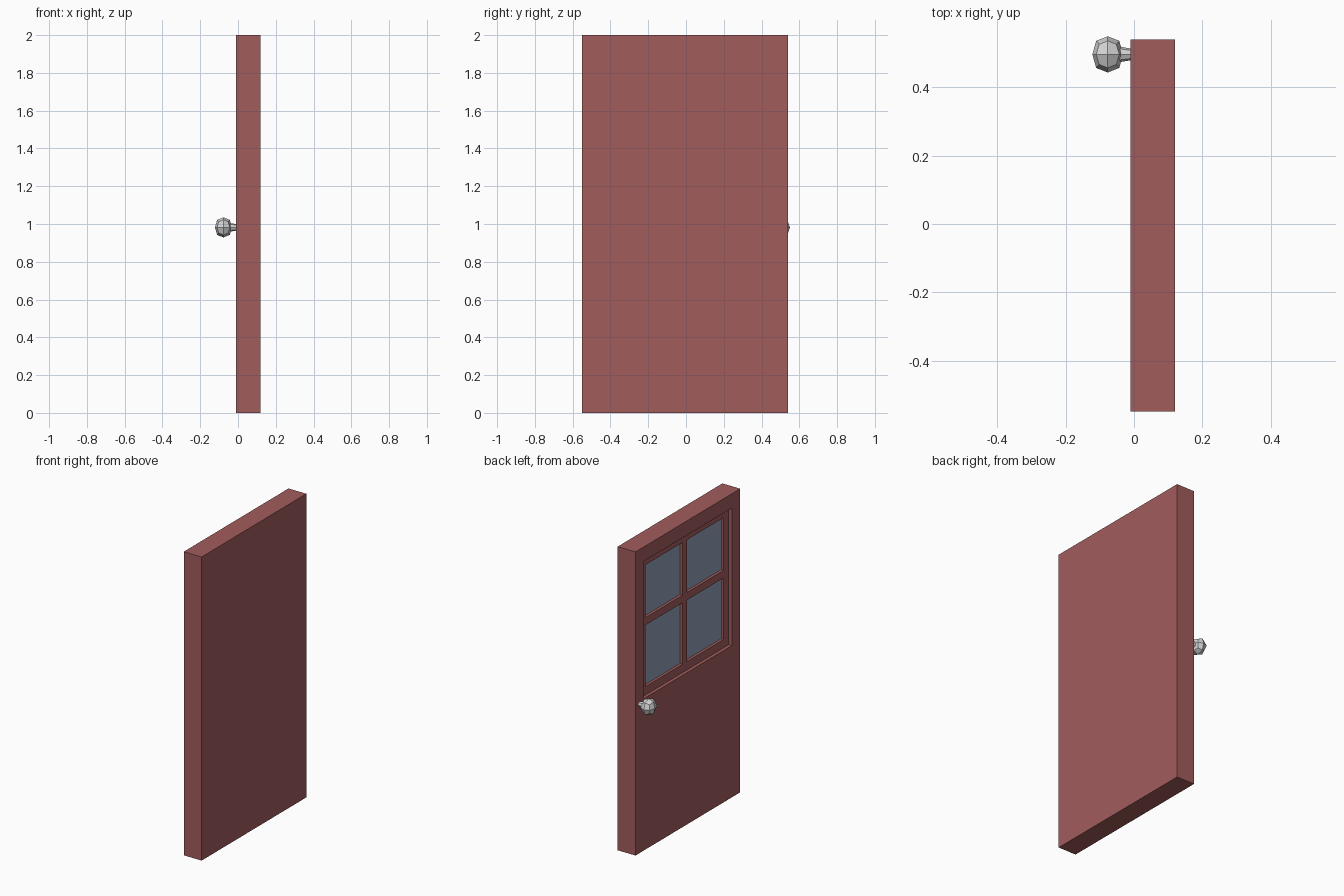
import bpy
import bmesh
from mathutils import Matrix, Vector

default_cube = bpy.data.objects.get("Cube")
if default_cube:
    bpy.data.objects.remove(default_cube, do_unlink=True)


def material(name, rgb):
    mat = bpy.data.materials.new(name)
    mat.use_nodes = True
    mat.diffuse_color = (*rgb, 1)
    mat.node_tree.nodes["Principled BSDF"].inputs["Base Color"].default_value = (*rgb, 1)
    return mat


def mesh_object(name, bm, *mats):
    mesh = bpy.data.meshes.new(name)
    bm.to_mesh(mesh)
    bm.free()
    for mat in mats:
        mesh.materials.append(mat)
    obj = bpy.data.objects.new(name, mesh)
    bpy.context.collection.objects.link(obj)
    return obj


def box(name, low, high, *mats):
    low, high = Vector(low), Vector(high)
    bm = bmesh.new()
    place = Matrix.Translation((low + high) / 2) @ Matrix.Diagonal((*(high - low), 1))
    bmesh.ops.create_cube(bm, size=1, matrix=place)
    return mesh_object(name, bm, *mats)


def apply_modifiers(obj):
    depsgraph = bpy.context.evaluated_depsgraph_get()
    mesh = bpy.data.meshes.new_from_object(obj.evaluated_get(depsgraph))
    obj.modifiers.clear()
    obj.data = mesh


def carve(target, low, high):
    cutter = box("cutter", low, high)
    cutter.hide_render = True
    mod = target.modifiers.new("carve", "BOOLEAN")
    mod.operation = "DIFFERENCE"
    mod.solver = "EXACT"
    mod.object = cutter
    apply_modifiers(target)
    bpy.data.objects.remove(cutter, do_unlink=True)


red = material("faded red paint", (0.36, 0.107, 0.107))
glass = material("blue grey glass", (0.29, 0.36, 0.48))
metal = material("light grey metal", (0.66, 0.66, 0.66))

# Door slab with a stepped window recess on its outer side
face_x, frame_x, pane_x = -0.01, 0.012, 0.03
door = box("door", (face_x, -0.55, 0), (0.12, 0.54, 2), red, glass)
carve(door, (-0.1, -0.462, 1.0), (frame_x, 0.455, 1.905))

# Four panes sunk below the frame
for y0, y1 in ((-0.41, -0.025), (0.019, 0.404)):
    for z0, z1 in ((1.055, 1.46), (1.51, 1.857)):
        carve(door, (-0.1, y0, z0), (pane_x, y1, z1))

# Glass on the deepest floors
for face in door.data.polygons:
    at_pane = abs(face.center.x - pane_x) < 0.002 and face.normal.x < -0.9
    face.material_index = 1 if at_pane else 0

# Faceted knob
knob_centre = Vector((-0.077, 0.497, 0.982))
knob = box("knob", knob_centre - Vector((0.045, 0.053, 0.053)),
           knob_centre + Vector((0.045, 0.053, 0.053)), metal)
mod = knob.modifiers.new("round", "SUBSURF")
mod.levels = mod.render_levels = 1
mod.use_limit_surface = False
apply_modifiers(knob)
for face in knob.data.polygons:
    face.use_smooth = False

# Neck between knob and door
bm = bmesh.new()
bmesh.ops.create_cone(bm, cap_ends=True, segments=8, radius1=0.023, radius2=0.017, depth=0.035,
                      matrix=Matrix.Translation((-0.026, 0.497, 0.982))
                      @ Matrix.Rotation(1.5708, 4, "Y"))
mesh_object("knob_neck", bm, metal)
